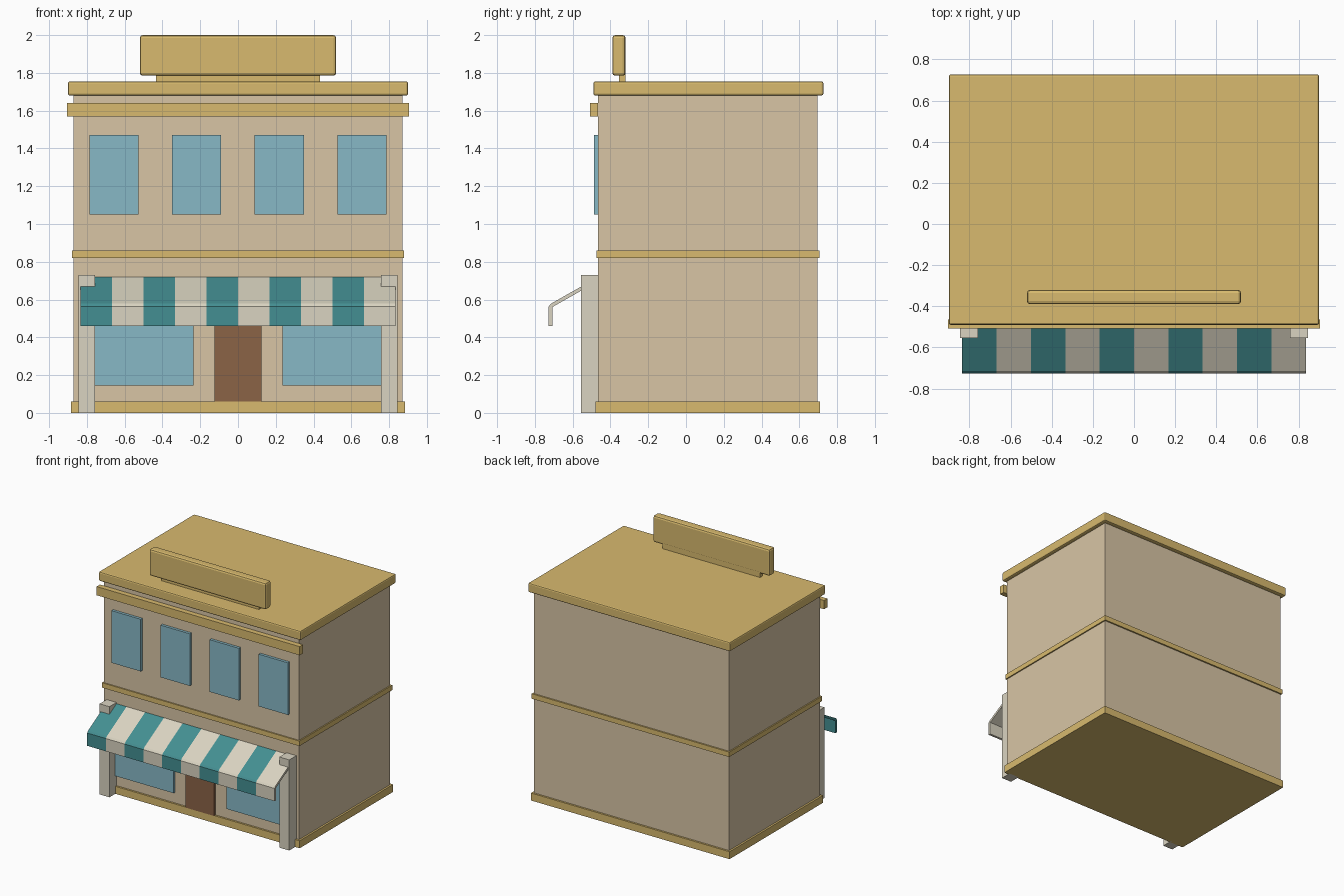
import bpy, bmesh

if "Cube" in bpy.data.objects:
    bpy.data.objects.remove(bpy.data.objects["Cube"])

def lin(c):
    c /= 255
    return c / 12.92 if c <= 0.04045 else ((c + 0.055) / 1.055) ** 2.4

def mat(name, r, g, b):
    m = bpy.data.materials.new(name)
    m.diffuse_color = (lin(r), lin(g), lin(b), 1)
    m.use_nodes = True
    m.node_tree.nodes["Principled BSDF"].inputs["Base Color"].default_value = m.diffuse_color
    return m

WALL = mat("tan_wall", 216, 197, 165)
GOLD = mat("gold_trim", 216, 186, 110)
GLASS = mat("blue_glass", 135, 184, 198)
CREAM = mat("cream", 218, 212, 193)
TEAL = mat("teal", 68, 143, 146)
WOOD = mat("brown_door", 139, 99, 70)

def finish(name, bm, mats):
    bmesh.ops.recalc_face_normals(bm, faces=bm.faces)
    me = bpy.data.meshes.new(name)
    bm.to_mesh(me)
    bm.free()
    for m in mats:
        me.materials.append(m)
    ob = bpy.data.objects.new(name, me)
    bpy.context.collection.objects.link(ob)
    return ob

def box(name, x, y, z, m, bevel=0):
    bm = bmesh.new()
    bmesh.ops.create_cube(bm, size=1)
    for v in bm.verts:
        v.co = [(a + b) / 2 + c * (b - a) for (a, b), c in zip((x, y, z), v.co)]
    ob = finish(name, bm, [m])
    if bevel:
        mod = ob.modifiers.new("bevel", 'BEVEL')
        mod.width = bevel
        mod.segments = 2
    return ob

F = -0.465  # front wall plane

# Main block and trim
box("building_body", (-0.87, 0.87), (F, 0.695), (0.03, 1.70), WALL)
box("base_plinth", (-0.885, 0.885), (-0.48, 0.71), (0, 0.06), GOLD)
box("floor_band", (-0.88, 0.88), (-0.475, 0.707), (0.82, 0.86), GOLD)
box("front_cornice", (-0.905, 0.905), (-0.507, F), (1.57, 1.64), GOLD)
box("roof_slab", (-0.90, 0.90), (-0.49, 0.727), (1.68, 1.755), GOLD, 0.01)

# Rooftop sign board
box("sign_support", (-0.435, 0.435), (-0.355, -0.321), (1.75, 1.80), GOLD)
box("sign_board", (-0.52, 0.52), (-0.39, -0.32), (1.785, 2.0), GOLD, 0.015)

# Upper windows
for i in range(4):
    c = -0.656 + i * 0.4373
    box(f"upper_window_{i + 1}", (c - 0.13, c + 0.13), (-0.487, F), (1.05, 1.47), GLASS)

# Shop front
box("door", (-0.125, 0.125), (-0.487, F), (0.06, 0.56), WOOD)
for side, s in (("left", -1), ("right", 1)):
    box(f"shop_window_{side}", sorted((s * 0.235, s * 0.78)), (-0.483, F), (0.145, 0.56), GLASS)
    box(f"front_post_{side}", sorted((s * 0.757, s * 0.845)), (-0.555, F), (0, 0.73), CREAM)

# Striped awning: one profile swept across ten stripes
profile = [(F, 0.72), (-0.715, 0.578), (-0.727, 0.563), (-0.727, 0.46),
           (-0.708, 0.46), (-0.708, 0.56), (F, 0.698)]
bm = bmesh.new()
N, n, W = 10, len(profile), 0.835
rings = [[bm.verts.new((-W + 2 * W * i / N, y, z)) for y, z in profile] for i in range(N + 1)]
for i in range(N):
    for j in range(n):
        k = (j + 1) % n
        f = bm.faces.new((rings[i][j], rings[i][k], rings[i + 1][k], rings[i + 1][j]))
        f.material_index = i % 2
bm.faces.new(rings[0]).material_index = 0
bm.faces.new(rings[-1]).material_index = 1
finish("awning", bm, [TEAL, CREAM])
